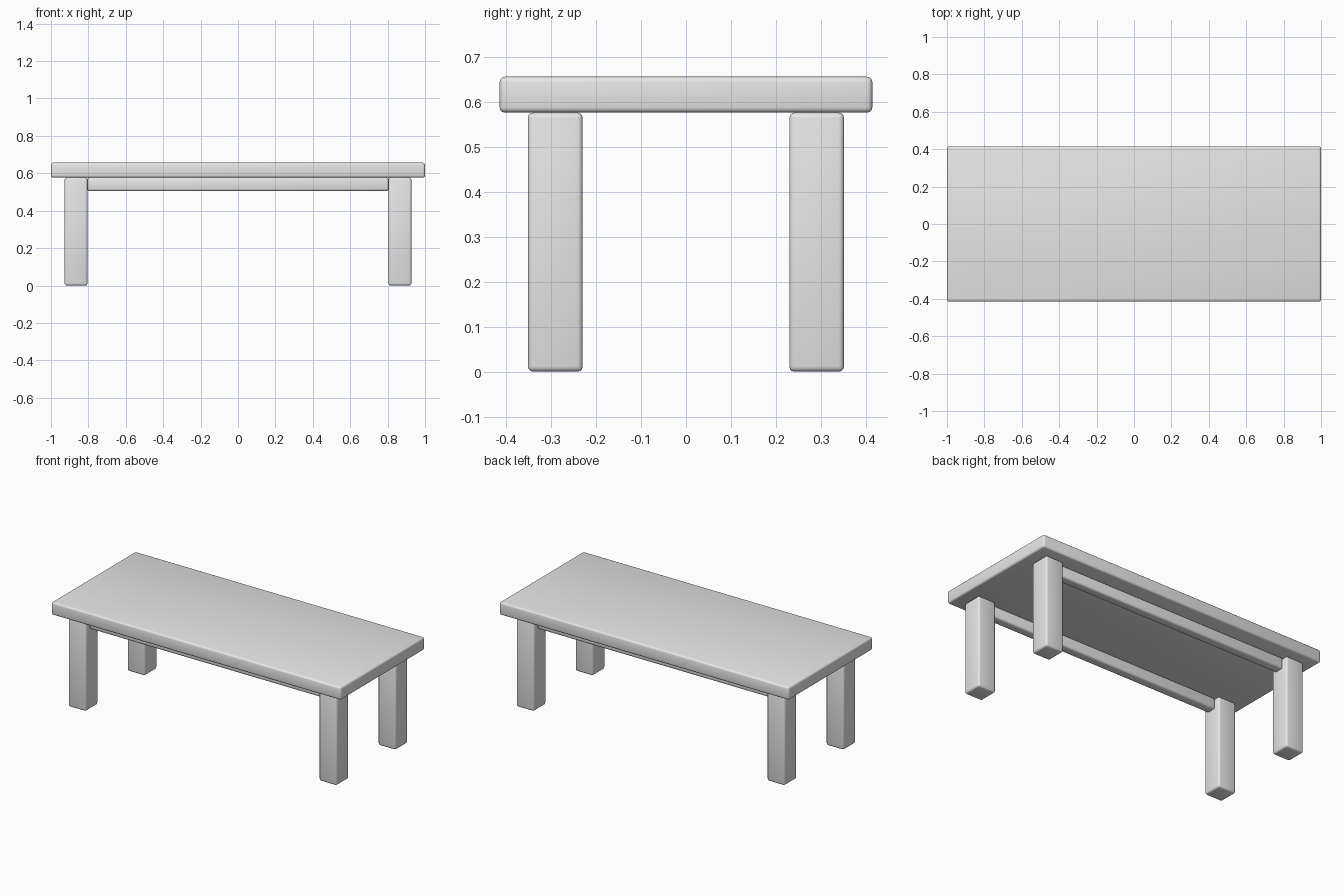
import bpy

cube = bpy.data.objects.get("Cube")
if cube:
    bpy.data.objects.remove(cube, do_unlink=True)

# Single plain grey finish
GREY = (0.8, 0.8, 0.8, 1.0)
finish = bpy.data.materials.new("plain_grey")
finish.use_nodes = True
finish.diffuse_color = GREY
finish.node_tree.nodes["Principled BSDF"].inputs["Base Color"].default_value = GREY


def rounded_box(name, center, size, radius=0.012):
    """Box with softly rounded edges."""
    bpy.ops.mesh.primitive_cube_add(size=1, location=center)
    obj = bpy.context.object
    obj.name = name
    obj.scale = size
    bpy.ops.object.transform_apply(location=False, rotation=False, scale=True)
    bevel = obj.modifiers.new("rounded_edges", 'BEVEL')
    bevel.width = radius
    bevel.segments = 3
    bpy.ops.object.modifier_apply(modifier=bevel.name)
    bpy.ops.object.shade_smooth_by_angle()
    obj.data.materials.append(finish)
    return obj


TOP_Z, UNDERSIDE = 0.657, 0.577
LEG_X, LEG_Y, LEG_W = 0.866, 0.291, 0.122
RAIL_H = 0.072

# Table top
rounded_box("table_top", (0, 0, (TOP_Z + UNDERSIDE) / 2),
            (2, 0.83, TOP_Z - UNDERSIDE))

for depth, sy in (("front", -1), ("back", 1)):
    # Square legs at the corners
    for side, sx in (("right", -1), ("left", 1)):
        rounded_box(f"{depth}_{side}_leg", (sx * LEG_X, sy * LEG_Y, UNDERSIDE / 2),
                    (LEG_W, LEG_W, UNDERSIDE))
    # Long rail between the legs, under the top
    rounded_box(f"{depth}_rail", (0, sy * LEG_Y, UNDERSIDE - RAIL_H / 2),
                (2 * LEG_X - LEG_W, 0.06, RAIL_H))
